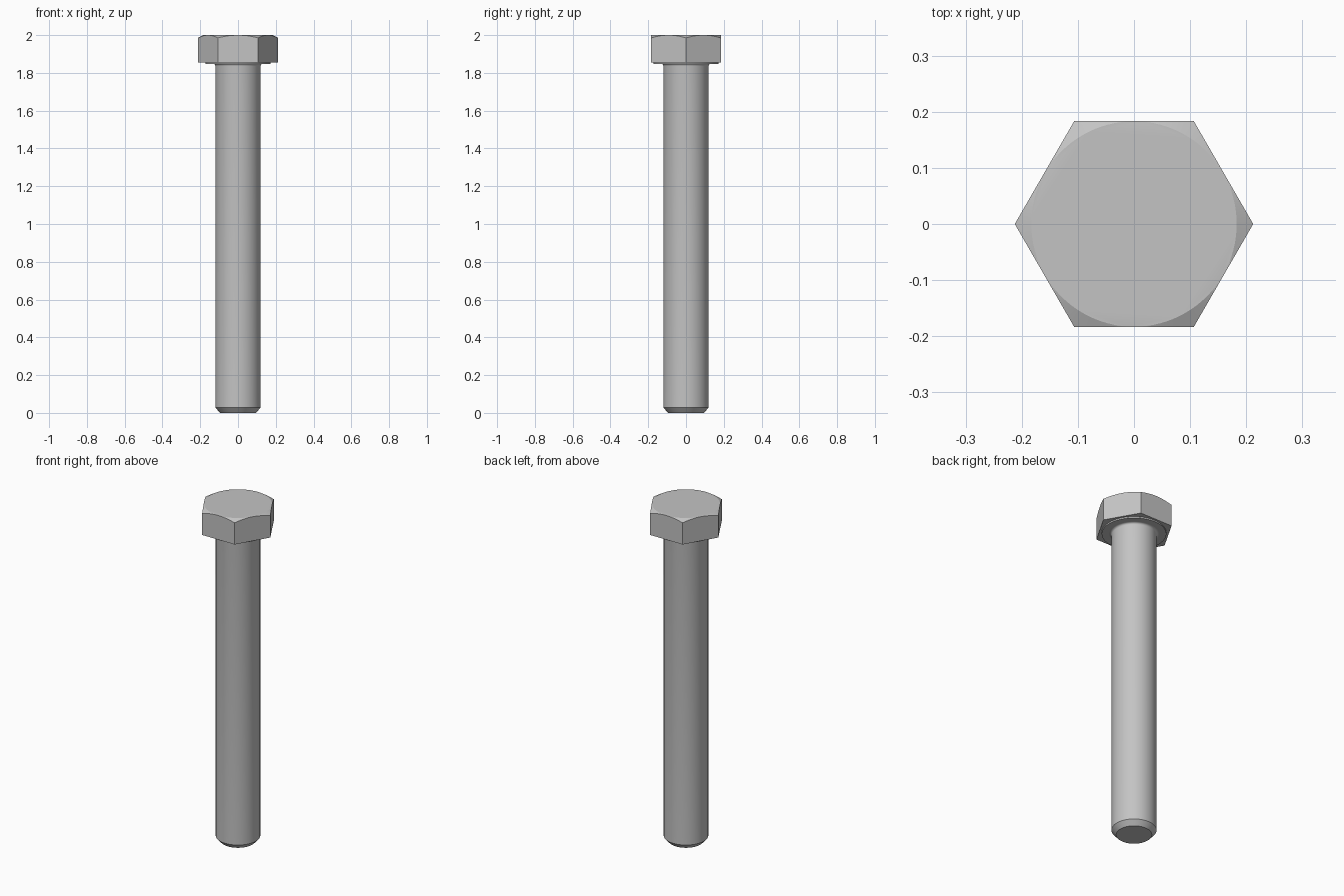
import bpy
import bmesh
from math import cos, pi, radians, sin

APOTHEM = 0.184
CORNER = APOTHEM / cos(pi / 6)
HEAD_BOTTOM, TOP, CHAMFER = 1.856, 2.0, 0.015

cube = bpy.data.objects.get("Cube")
if cube:
    bpy.data.objects.remove(cube, do_unlink=True)

steel = bpy.data.materials.new("grey_steel")
steel.use_nodes = True
GREY = (0.55, 0.55, 0.55, 1)
steel.diffuse_color = GREY
steel.node_tree.nodes["Principled BSDF"].inputs["Base Color"].default_value = GREY


def hex_radius(a):
    """Distance from the axis to the hexagon, corners on the x axis."""
    return APOTHEM / cos(a % (pi / 3) - pi / 6)


def loft(name, rings, segments):
    """Join rings, each a function from angle to (radius, height), and cap both ends."""
    bm = bmesh.new()
    loops = []
    for ring in rings:
        loop = []
        for i in range(segments):
            a = 2 * pi * i / segments
            r, z = ring(a)
            loop.append(bm.verts.new((r * cos(a), r * sin(a), z)))
        loops.append(loop)
    for low, high in zip(loops, loops[1:]):
        for i in range(segments):
            j = (i + 1) % segments
            bm.faces.new((low[i], low[j], high[j], high[i]))
    bm.faces.new(loops[0][::-1])
    bm.faces.new(loops[-1])
    mesh = bpy.data.meshes.new(name)
    bm.to_mesh(mesh)
    bm.free()
    mesh.materials.append(steel)
    obj = bpy.data.objects.new(name, mesh)
    bpy.context.collection.objects.link(obj)
    bpy.ops.object.select_all(action="DESELECT")
    obj.select_set(True)
    bpy.context.view_layer.objects.active = obj
    bpy.ops.object.shade_smooth_by_angle(angle=radians(20))
    return obj


def circle(r, z):
    return lambda a: (r, z)


def chamfer_edge(a):
    r = hex_radius(a)
    return r, TOP - CHAMFER * (r - APOTHEM) / (CORNER - APOTHEM)


# Hexagonal head with a conical chamfer on its top corners
loft("hex_head", [lambda a: (hex_radius(a), HEAD_BOTTOM), chamfer_edge,
                  circle(APOTHEM - 0.001, TOP)], 96)

# Thin round bearing face under the head
loft("washer_face", [circle(0.172, 1.848), circle(0.172, HEAD_BOTTOM)], 64)

# Shank with a chamfered tip and a small fillet into the head
FILLET = 0.012
fillet = [circle(0.12 + FILLET * (1 - cos(t * pi / 10)),
                 1.848 - FILLET + FILLET * sin(t * pi / 10)) for t in range(6)]
loft("shank", [circle(0.095, 0), circle(0.12, 0.028)] + fillet, 64)
